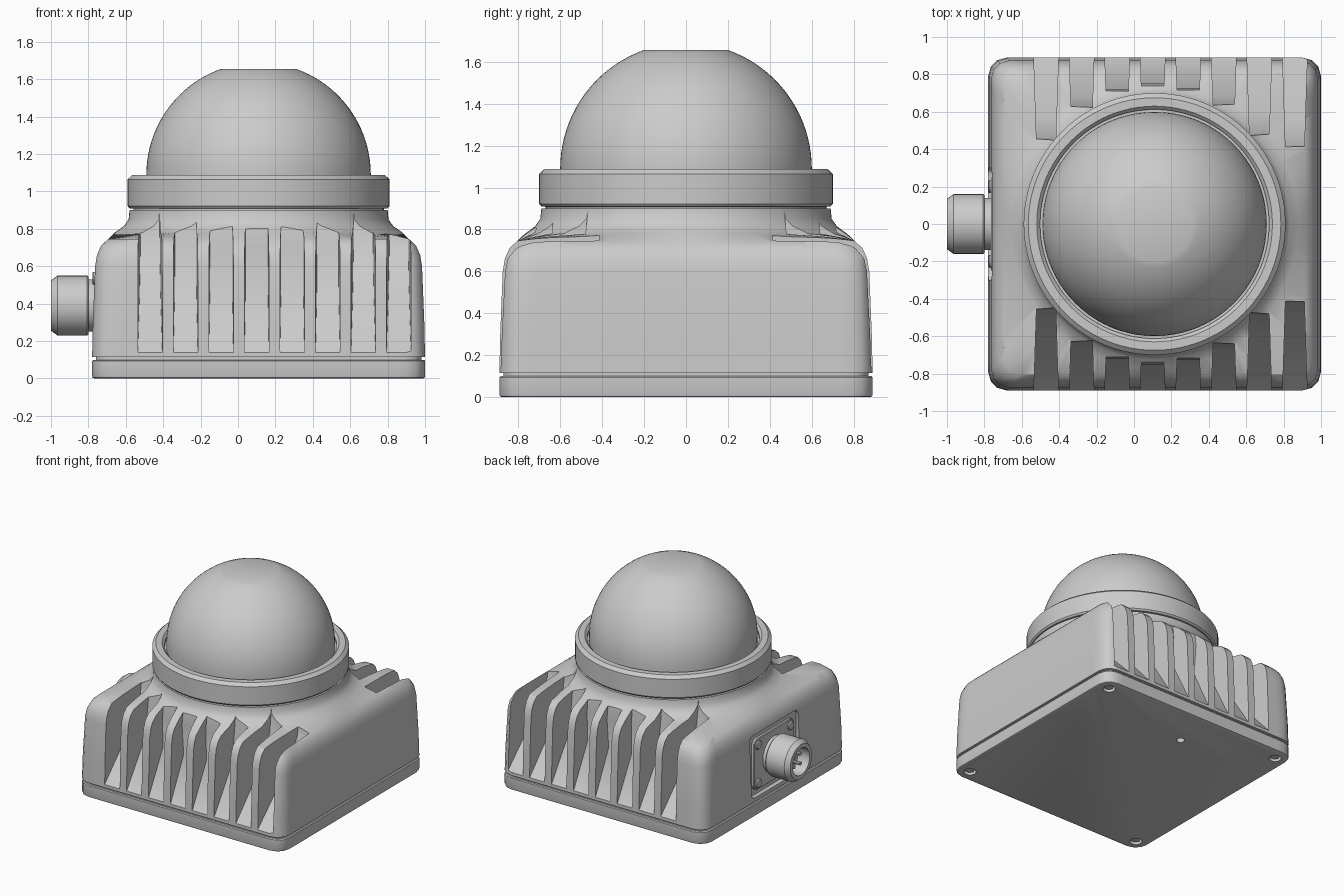
import bpy, bmesh, math
from mathutils import Matrix, Vector

if "Cube" in bpy.data.objects:
    bpy.data.objects.remove(bpy.data.objects["Cube"])

CX = 0.11     # centre of the housing in x
HALF = 0.89   # half width of the housing

grey = bpy.data.materials.new("light grey")
grey.use_nodes = True
grey.diffuse_color = (0.6, 0.6, 0.6, 1)
grey.node_tree.nodes["Principled BSDF"].inputs["Base Color"].default_value = (0.6, 0.6, 0.6, 1)


def smooth(ob, angle=35):
    bpy.ops.object.select_all(action='DESELECT')
    ob.select_set(True)
    bpy.context.view_layer.objects.active = ob
    bpy.ops.object.shade_smooth_by_angle(angle=math.radians(angle))


def finish(bm, name, angle=35):
    """Turn a bmesh into a smooth shaded grey object."""
    bmesh.ops.recalc_face_normals(bm, faces=bm.faces)
    me = bpy.data.meshes.new(name)
    bm.to_mesh(me)
    bm.free()
    ob = bpy.data.objects.new(name, me)
    bpy.context.collection.objects.link(ob)
    me.materials.append(grey)
    smooth(ob, angle)
    return ob


def loft(bm, loops):
    """Skin closed loops of equal length and cap both ends."""
    rings = [[bm.verts.new(p) for p in loop] for loop in loops]
    n = len(rings[0])
    for a, b in zip(rings, rings[1:]):
        for i in range(n):
            bm.faces.new((a[i], a[(i + 1) % n], b[(i + 1) % n], b[i]))
    bm.faces.new(rings[0][::-1])
    bm.faces.new(rings[-1])


def rounded_square(half, r, z, sides=160):
    """Loop around the housing axis; a radius equal to half gives a circle."""
    loop = []
    for i in range(sides):
        a = 2 * math.pi * (i + 0.5) / sides
        c, s = abs(math.cos(a)), abs(math.sin(a))
        t = half / max(c, s)
        if t * min(c, s) > half - r:
            b = (half - r) * (c + s)
            t = b + math.sqrt(b * b - 2 * (half - r) ** 2 + r * r)
        loop.append((CX + t * math.cos(a), t * math.sin(a), z))
    return loop


def panel(x, hy, hz, r, steps=4):
    """Rounded rectangle facing the right side."""
    pts = []
    for k, (sy, sz) in enumerate([(1, 1), (-1, 1), (-1, -1), (1, -1)]):
        for i in range(steps + 1):
            a = math.pi / 2 * (k + i / steps)
            pts.append((x, sy * (hy - r) + r * math.cos(a), 0.385 + sz * (hz - r) + r * math.sin(a)))
    return pts


def lathe(bm, profile, origin, axis='Z', sides=64):
    """Revolve radius and height pairs about an axis through origin."""
    rot = Matrix.Rotation(-math.pi / 2, 3, 'Y') if axis == '-X' else Matrix.Identity(3)
    loops = []
    for r, h in profile:
        ring = [Vector((r * math.cos(2 * math.pi * i / sides), r * math.sin(2 * math.pi * i / sides), h))
                for i in range(sides)]
        loops.append([rot @ v + Vector(origin) for v in ring])
    loft(bm, loops)


def carve(target, cutter):
    """Subtract a cutter, using the first solver that gives a sound result."""
    size, count = target.dimensions.copy(), len(target.data.polygons)
    mod = target.modifiers.new("cut", 'BOOLEAN')
    mod.operation, mod.object = 'DIFFERENCE', cutter
    for solver in ('MANIFOLD', 'EXACT', 'FLOAT'):
        mod.solver = solver
        bpy.context.view_layer.update()
        result = target.evaluated_get(bpy.context.evaluated_depsgraph_get())
        if (result.dimensions - size).length < 0.05 and len(result.data.polygons) != count:
            target.data = bpy.data.meshes.new_from_object(result)
            break
    target.modifiers.remove(mod)
    bpy.data.objects.remove(cutter)
    bpy.context.view_layer.update()


# Housing: tapered rounded box flowing into a round neck
bm = bmesh.new()
walls = [(0, 0.115), (0.004, 0.3), (0.016, 0.6), (0.026, 0.66), (0.048, 0.71), (0.085, 0.745)]
neck = [(0.77, 0.78), (0.72, 0.815), (0.695, 0.85), (0.69, 0.9)]
loft(bm, [rounded_square(HALF - d, 0.1, z) for d, z in walls] + [rounded_square(r, r, z) for r, z in neck])
housing = finish(bm, "housing")

# Cooling grooves on front and back, ending along the neck
for i in range(9):
    x = CX - 0.01 + (i - 4) * 0.19
    y_in = max(0.4, math.sqrt(max(0, 0.73 ** 2 - (x - CX) ** 2)))
    y_mid = 0.73 + (y_in - 0.73) * 0.5
    profile = [(0.95, 0.07), (0.88, 0.15), (y_mid, 0.47), (y_in + 0.02, 0.7), (y_in, 0.88), (0.95, 0.88)]
    for s in (-1, 1):
        # the mouth is wider than the floor, giving tapered fins
        bm = bmesh.new()
        loft(bm, [[(x + side * (0.037 + 0.032 * y), s * y, z) for y, z in profile] for side in (-1, 1)])
        carve(housing, finish(bm, "groove_cutter"))

# Recess for the connector flange
bm = bmesh.new()
loft(bm, [panel(-0.9, 0.3, 0.24, 0.04), panel(-0.745, 0.3, 0.24, 0.04)])
carve(housing, finish(bm, "flange_recess_cutter"))
smooth(housing)

# Seam gasket and base plate
bm = bmesh.new()
loft(bm, [rounded_square(HALF - 0.02, 0.09, z) for z in (0.08, 0.13)])
finish(bm, "seam_gasket")
bm = bmesh.new()
plate = [(0.012, 0), (0.003, 0.004), (0, 0.014), (0, 0.094), (0.006, 0.1)]
loft(bm, [rounded_square(HALF - d, 0.1, z) for d, z in plate])
base = finish(bm, "base_plate")
corners = [(CX + sx * 0.79, sy * 0.79) for sx in (-1, 1) for sy in (-1, 1)]
bm = bmesh.new()
for x, y in corners:
    lathe(bm, [(0.045, -0.05), (0.045, 0.05)], (x, y, 0), sides=20)
lathe(bm, [(0.03, -0.05), (0.03, 0.04)], (0.02, 0.55, 0), sides=16)
carve(base, finish(bm, "screw_hole_cutter"))
smooth(base)
bm = bmesh.new()
for x, y in corners:
    lathe(bm, [(0.033, 0.012), (0.036, 0.018), (0.036, 0.055)], (x, y, 0), sides=6)
finish(bm, "base_screws")

# Clamp ring, with a lip around the dome
bm = bmesh.new()
lathe(bm, [(0.67, 0.89), (0.67, 0.908), (0.69, 0.91), (0.7, 0.922), (0.7, 1.065), (0.675, 1.088),
           (0.63, 1.088), (0.612, 1.07), (0.612, 1.05)], (CX, 0, 0), sides=96)
finish(bm, "clamp_ring", 25)

# Dome with a flat crown
bm = bmesh.new()
dome = [(0.6, 1.0)]
top = math.acos(0.2 / 0.6)
for i in range(21):
    a = top * i / 20
    dome.append((0.6 * math.cos(a), 1.09 + 0.6 * math.sin(a)))
lathe(bm, dome, (CX, 0, 0), sides=80)
finish(bm, "dome", 25)

# Connector on the right side: flange, screws, barrel and pins
bm = bmesh.new()
loft(bm, [panel(-0.74, 0.25, 0.2, 0.05), panel(-0.76, 0.25, 0.2, 0.05), panel(-0.765, 0.245, 0.195, 0.045)])
finish(bm, "connector_flange")
bm = bmesh.new()
for sy in (-1, 1):
    for sz in (-1, 1):
        lathe(bm, [(0.035, 0.75), (0.035, 0.772), (0.028, 0.779)], (0, sy * 0.2, 0.385 + sz * 0.15), '-X', 12)
finish(bm, "flange_screws")
bm = bmesh.new()
lathe(bm, [(0.14, 0.74), (0.14, 0.8), (0.155, 0.8), (0.16, 0.806), (0.16, 0.965), (0.135, 1.0), (0.105, 1.0),
           (0.105, 0.9)], (0, 0, 0.39), '-X', 40)
finish(bm, "connector_barrel")
bm = bmesh.new()
for i in range(4):
    a = math.pi / 2 * (i + 0.5)
    lathe(bm, [(0.014, 0.89), (0.014, 0.97)], (0, 0.055 * math.cos(a), 0.39 + 0.055 * math.sin(a)), '-X', 10)
finish(bm, "connector_pins")
